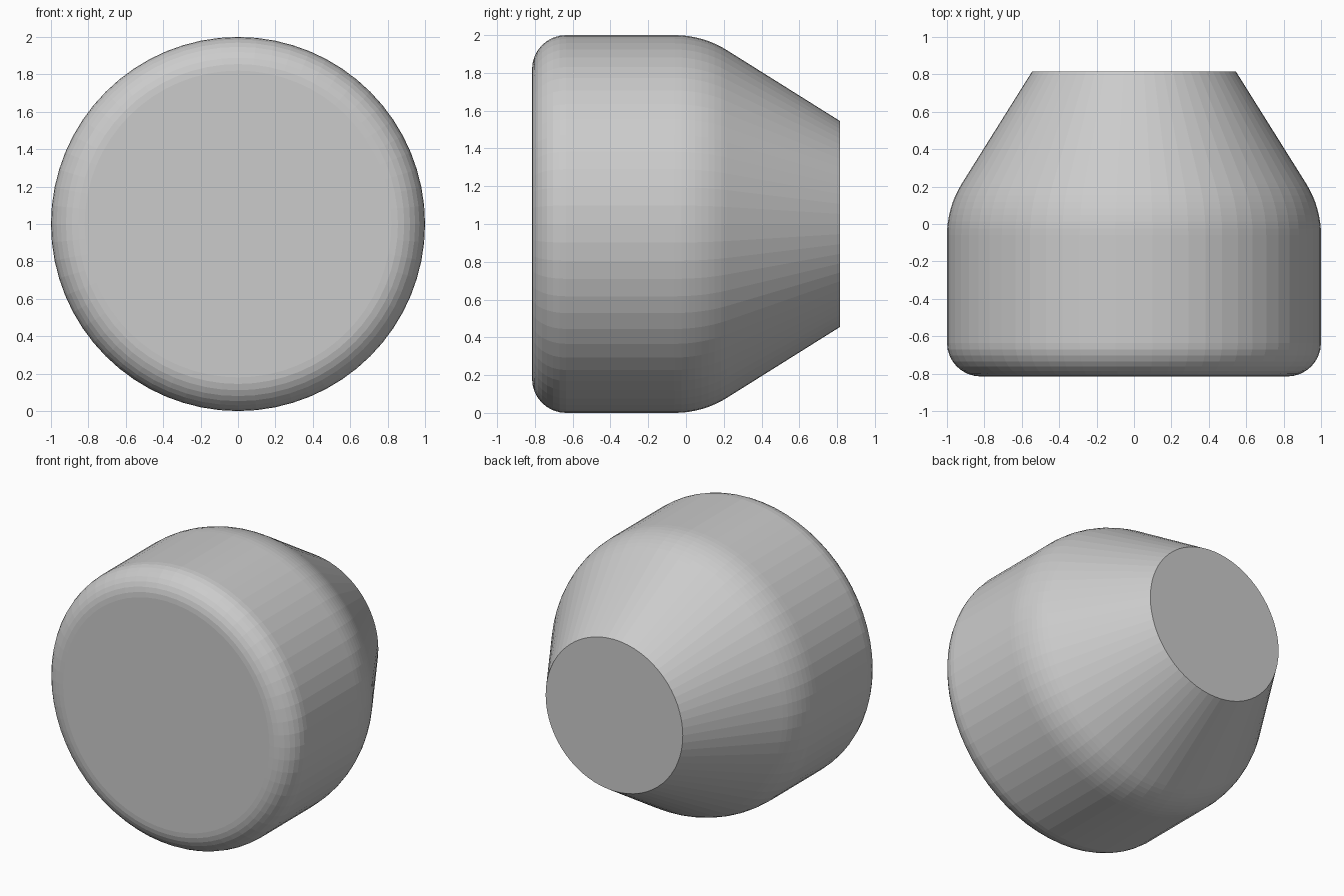
import bpy, bmesh, math

if "Cube" in bpy.data.objects:
    bpy.data.objects.remove(bpy.data.objects["Cube"])

SIDES = 64

# Side profile as (y, radius): front cap, front fillet, straight wall, shoulder fillet, cone
profile = []
R = 0.18
for i in range(9):
    a = math.radians(90) * i / 8
    profile.append((-0.815 + R * (1 - math.cos(a)), 1 - R + R * math.sin(a)))
S, slope = 0.52, math.radians(32)
for i in range(9):
    a = slope * i / 8
    profile.append((-0.06 + S * math.sin(a), 1 - S * (1 - math.cos(a))))
profile.append((0.815, 0.545))

# Revolve the profile around the y axis at z = 1
bm = bmesh.new()
rings = []
for y, r in profile:
    rings.append([bm.verts.new((r * math.cos(2 * math.pi * k / SIDES), y,
                                1 + r * math.sin(2 * math.pi * k / SIDES)))
                  for k in range(SIDES)])
for a, b in zip(rings, rings[1:]):
    for k in range(SIDES):
        n = (k + 1) % SIDES
        bm.faces.new((a[k], a[n], b[n], b[k]))

# Flat end caps
bm.faces.new(rings[0])
bm.faces.new(rings[-1])
bmesh.ops.recalc_face_normals(bm, faces=bm.faces)

mesh = bpy.data.meshes.new("tapered_knob")
bm.to_mesh(mesh)
bm.free()
knob = bpy.data.objects.new("tapered_knob", mesh)
bpy.context.collection.objects.link(knob)

grey = bpy.data.materials.new("light_grey")
grey.diffuse_color = (0.6, 0.6, 0.6, 1)
grey.use_nodes = True
grey.node_tree.nodes["Principled BSDF"].inputs["Base Color"].default_value = grey.diffuse_color
mesh.materials.append(grey)
